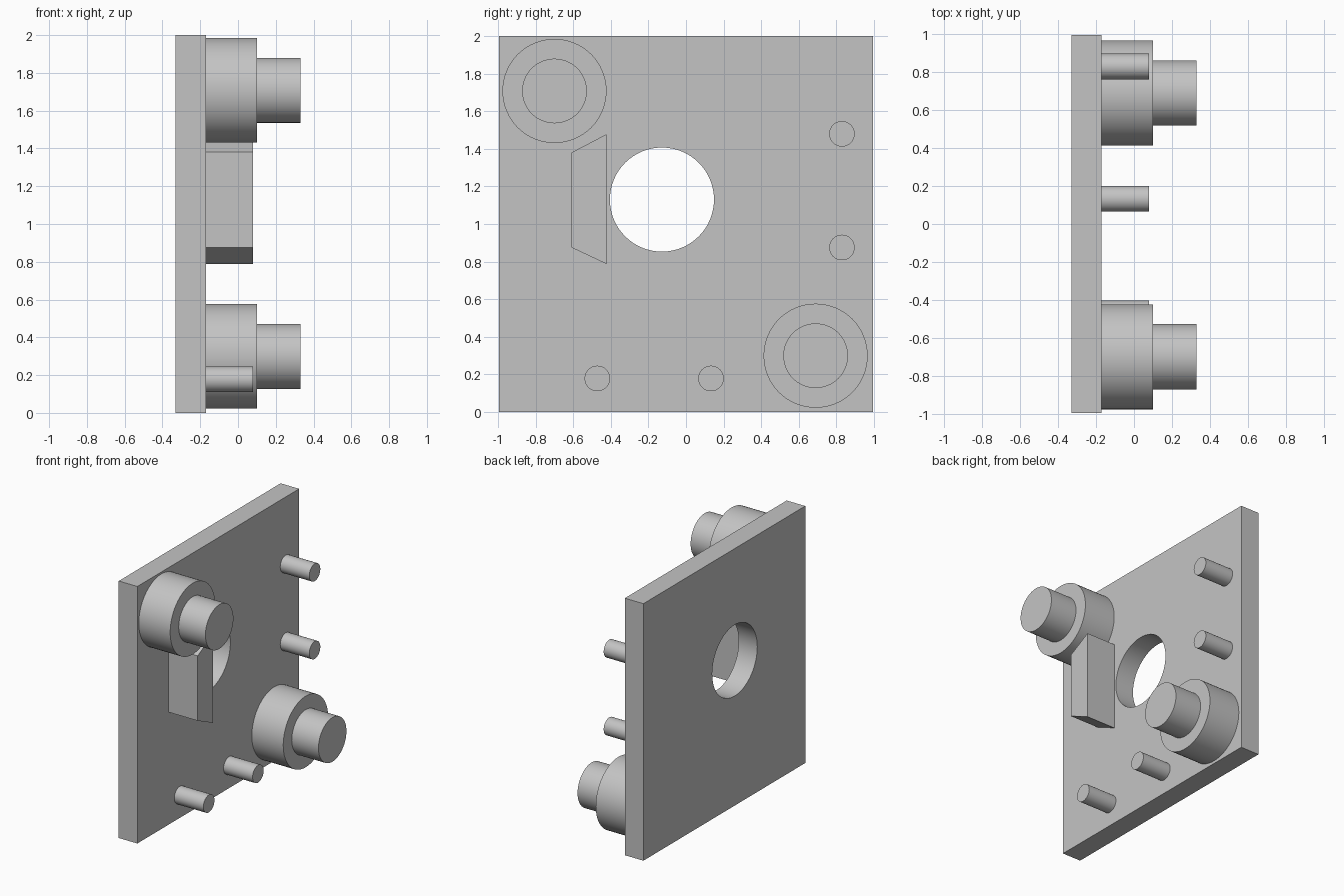
import bpy
import bmesh
from math import pi, radians

cube = bpy.data.objects.get("Cube")
if cube:
    bpy.data.objects.remove(cube, do_unlink=True)

# Single plain grey
grey = bpy.data.materials.new("plain_grey")
grey.use_nodes = True
colour = (0.55, 0.55, 0.55, 1)
grey.diffuse_color = colour
grey.node_tree.nodes["Principled BSDF"].inputs["Base Color"].default_value = colour

BACK, FACE = -0.33, -0.17      # plate back and mounting face
STEP, TIP, SHORT = 0.1, 0.33, 0.08
HALF = 0.995


def select(obj):
    bpy.ops.object.select_all(action='DESELECT')
    obj.select_set(True)
    bpy.context.view_layer.objects.active = obj


def smooth(obj):
    select(obj)
    bpy.ops.object.shade_smooth_by_angle(angle=radians(30))


def peg(name, y, z, radius, x0, x1, sides=64):
    """Cylinder lying along x."""
    bpy.ops.mesh.primitive_cylinder_add(
        vertices=sides, radius=radius, depth=x1 - x0,
        location=((x0 + x1) / 2, y, z), rotation=(0, pi / 2, 0))
    obj = bpy.context.object
    obj.name = name
    obj.data.materials.append(grey)
    smooth(obj)
    return obj


def prism(name, outline, x0, x1):
    """Outline in (y, z), extruded along x."""
    bm = bmesh.new()
    face = bm.faces.new([bm.verts.new((x0, y, z)) for y, z in outline])
    top = bmesh.ops.extrude_face_region(bm, geom=[face])["geom"]
    verts = [v for v in top if isinstance(v, bmesh.types.BMVert)]
    bmesh.ops.translate(bm, verts=verts, vec=(x1 - x0, 0, 0))
    bmesh.ops.recalc_face_normals(bm, faces=bm.faces)
    mesh = bpy.data.meshes.new(name)
    bm.to_mesh(mesh)
    bm.free()
    obj = bpy.data.objects.new(name, mesh)
    bpy.context.collection.objects.link(obj)
    mesh.materials.append(grey)
    return obj


# Plate with a round through hole
plate = prism("plate", [(-HALF, 0), (HALF, 0), (HALF, 2), (-HALF, 2)], BACK, FACE)
cutter = peg("hole_cutter", -0.128, 1.13, 0.277, BACK - 0.1, FACE + 0.1)
cut = plate.modifiers.new("hole", 'BOOLEAN')
cut.operation = 'DIFFERENCE'
cut.solver = 'EXACT'
cut.object = cutter
select(plate)
bpy.ops.object.modifier_apply(modifier=cut.name)
bpy.data.objects.remove(cutter, do_unlink=True)
smooth(plate)

# Stepped bosses in opposite corners
for label, y, z in (("upper", -0.70, 1.708), ("lower", 0.69, 0.299)):
    peg(label + "_boss", y, z, 0.277, FACE, STEP)
    peg(label + "_shaft", y, z, 0.172, STEP, TIP)

# Small locating pins
pins = ((0.83, 1.48), (0.83, 0.875), (-0.472, 0.178), (0.133, 0.178))
for i, (y, z) in enumerate(pins):
    peg(f"pin_{i + 1}", y, z, 0.068, FACE, SHORT, 32)

# Tapered block beside the hole
prism("tapered_block",
      [(-0.61, 0.875), (-0.423, 0.787), (-0.423, 1.478), (-0.61, 1.38)], FACE, SHORT)
